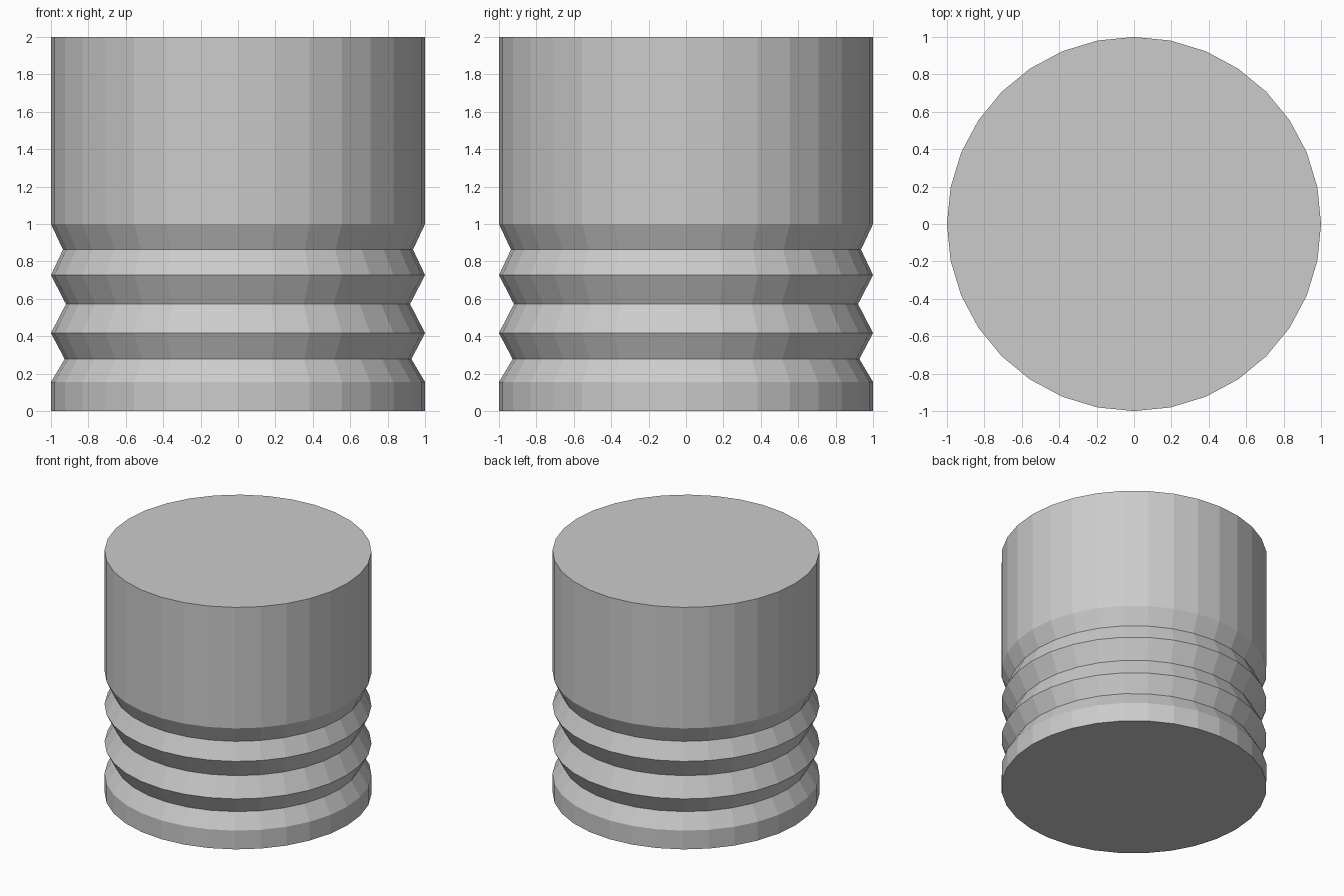
import bpy, bmesh
from math import cos, sin, tau

if "Cube" in bpy.data.objects:
    bpy.data.objects.remove(bpy.data.objects["Cube"])

SIDES = 32

# Half-profile (radius, height): ribbed lower half, plain upper half
PROFILE = [(1, 0), (1, 0.155), (0.927, 0.278), (1, 0.417), (0.92, 0.572),
           (1, 0.727), (0.936, 0.863), (1, 1), (1, 2)]


def lathe(name, profile, sides):
    bm = bmesh.new()
    rings = [[bm.verts.new((r * cos(tau * i / sides), r * sin(tau * i / sides), z))
              for i in range(sides)] for r, z in profile]
    for low, high in zip(rings, rings[1:]):
        for i in range(sides):
            j = (i + 1) % sides
            bm.faces.new((low[i], low[j], high[j], high[i]))
    # End caps
    bm.faces.new(rings[0][::-1])
    bm.faces.new(rings[-1])
    mesh = bpy.data.meshes.new(name)
    bm.to_mesh(mesh)
    bm.free()
    obj = bpy.data.objects.new(name, mesh)
    bpy.context.collection.objects.link(obj)
    return obj


# Flat-shaded cylinder with three V-shaped grooves
lathe("grooved_cylinder", PROFILE, SIDES)
